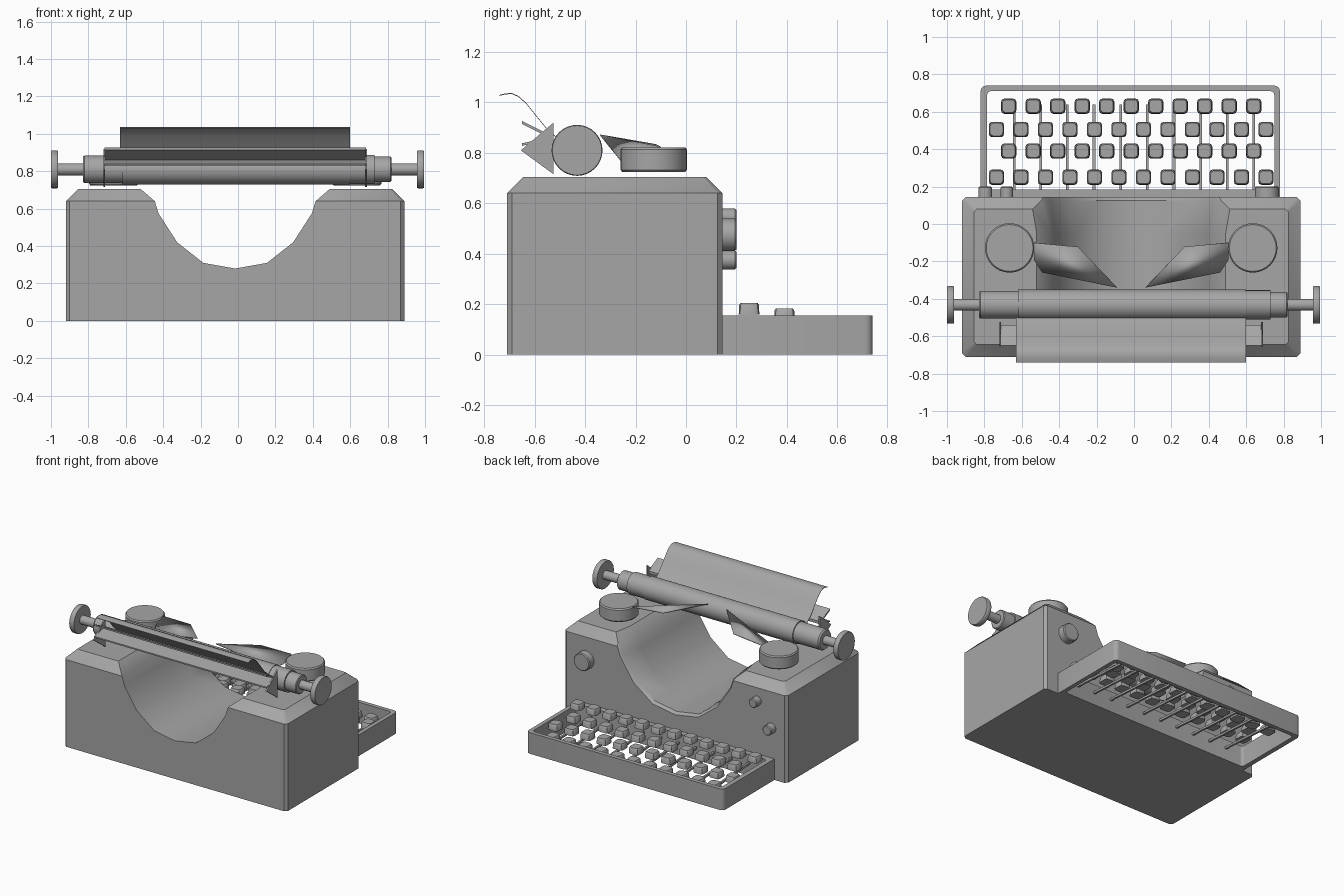
import bpy, bmesh, math
from mathutils import Vector

if "Cube" in bpy.data.objects:
    bpy.data.objects.remove(bpy.data.objects["Cube"])

MID = -0.015          # middle of the machine across x
GREY = (0.38, 0.38, 0.38, 1)
mat = bpy.data.materials.new("plain_grey")
mat.use_nodes = True
mat.diffuse_color = GREY
mat.node_tree.nodes["Principled BSDF"].inputs["Base Color"].default_value = GREY
parts = []


def finish(name, bm):
    bmesh.ops.recalc_face_normals(bm, faces=bm.faces)
    mesh = bpy.data.meshes.new(name)
    bm.to_mesh(mesh)
    bm.free()
    mesh.materials.append(mat)
    ob = bpy.data.objects.new(name, mesh)
    bpy.context.collection.objects.link(ob)
    parts.append(ob)
    return ob


def loft(name, rings, loop=False):
    """Skin equal-length rings; cap the ends, or join last to first."""
    bm = bmesh.new()
    rows = [[bm.verts.new(p) for p in ring] for ring in rings]
    n = len(rows[0])
    pairs = list(zip(rows, rows[1:])) + ([(rows[-1], rows[0])] if loop else [])
    for a, b in pairs:
        for i in range(n):
            j = (i + 1) % n
            bm.faces.new((a[i], a[j], b[j], b[i]))
    if not loop:
        bm.faces.new(rows[0])
        bm.faces.new(rows[-1])
    return finish(name, bm)


def rounded(x0, x1, y0, y1, r, z, seg=3):
    """Rounded rectangle ring at height z."""
    ring = []
    corners = ((x1 - r, y1 - r), (x0 + r, y1 - r), (x0 + r, y0 + r), (x1 - r, y0 + r))
    for k, (cx, cy) in enumerate(corners):
        for s in range(seg + 1):
            a = math.pi / 2 * (k + s / seg)
            ring.append((cx + r * math.cos(a), cy + r * math.sin(a), z))
    return ring


def turned(name, centre, axis, profile, seg=32):
    """Turn (distance, radius) pairs around an axis."""
    axis = Vector(axis)
    u = axis.orthogonal().normalized()
    v = axis.cross(u)
    angles = [2 * math.pi * i / seg for i in range(seg)]
    return loft(name, [[Vector(centre) + axis * t + r * (u * math.cos(a) + v * math.sin(a))
                        for a in angles] for t, r in profile])


def slab(name, outline, x0, x1):
    """Extrude a y-z outline across x."""
    return loft(name, [[(x, y, z) for y, z in outline] for x in (x0, x1)])


def strip(name, path, x0, x1, t):
    """Thin sheet following a y-z path."""
    return slab(name, path + [(y, z - t) for y, z in reversed(path)], x0, x1)


# Body with chamfered top
body = loft("body", [
    rounded(-0.92, 0.89, -0.71, 0.145, 0.02, 0, 1),
    rounded(-0.92, 0.89, -0.71, 0.145, 0.02, 0.64, 1),
    rounded(-0.855, 0.825, -0.645, 0.08, 0.015, 0.705, 1)])

# Type basket trough, flaring towards the keyboard
half = [(0.17, 0.31), (0.31, 0.42), (0.41, 0.575), (0.43, 0.64), (0.505, 0.705), (0.56, 0.75)]
trough = [(-x, z) for x, z in reversed(half)] + [(0, 0.28)] + half
cutter = loft("trough_cutter", [
    [(MID + x * sx, y, 0.64 + (z - 0.64) * sz) for x, z in trough]
    for y, sx, sz in ((-0.8, 1, 1), (-0.05, 1, 1), (0.125, 1.06, 1), (0.16, 1.12, 1.08))])
parts.remove(cutter)
cutter.hide_render = True
cut = body.modifiers.new("trough", "BOOLEAN")
cut.operation = "DIFFERENCE"
cut.solver = "EXACT"
cut.object = cutter
bpy.context.view_layer.objects.active = body
bpy.ops.object.modifier_apply(modifier=cut.name)
bpy.data.objects.remove(cutter)

# Open keyboard frame
outer, inner = (-0.82, 0.78, 0.11, 0.74, 0.03), (-0.785, 0.75, 0.185, 0.71, 0.02)
loft("keyboard_frame", [rounded(*outer, 0, 4), rounded(*outer, 0.155, 4),
                        rounded(*inner, 0.155, 4), rounded(*inner, 0, 4)], loop=True)

# Keys in four staggered, stepped rows
rows = [(0.25, 0.205, 12), (0.39, 0.183, 11), (0.505, 0.153, 12), (0.63, 0.128, 11)]
for r, (y, top, count) in enumerate(rows):
    for i in range(count):
        x = MID + 0.131 * (i - (count - 1) / 2)
        rings = []
        for h, z in ((0.041, top - 0.045), (0.039, top - 0.008), (0.034, top)):
            rings.append(rounded(x - h, x + h, y - h, y + h, 0.018, z, 2))
        loft(f"key_{r + 1}_{i + 1}", rings)

# Key levers under the keys
for i in range(10):
    x = 0.1425 * (i - 4.5)
    slab(f"key_lever_{i + 1}", [(0.16, 0.1), (0.64, 0.07), (0.64, 0.055), (0.16, 0.085)],
         x - 0.007, x + 0.007)

# Buttons on the keyboard side of the body
for name, x, z, r in (("large_button", 0.71, 0.475, 0.065),
                      ("upper_button", -0.68, 0.545, 0.034),
                      ("lower_button", -0.795, 0.375, 0.037)):
    turned(name, (x, 0.13, z), (0, 1, 0), [(0, r), (0.064, r), (0.07, r - 0.006)], 20)

# Ribbon spools and the folded guide plates leading to the middle
for side, s in (("left", 1), ("right", -1)):
    turned(f"{side}_spool", (MID + s * 0.65, -0.128, 0.725), (0, 0, 1),
           [(0, 0.125), (0.008, 0.132), (0.088, 0.132), (0.097, 0.125)])
    outline = [(0.075, -0.34, 0.87), (0.285, -0.122, 0.832), (0.52, -0.10, 0.822),
               (0.52, -0.19, 0.785), (0.475, -0.258, 0.768)]
    bm = bmesh.new()
    vs = [bm.verts.new((MID + s * x, y, z)) for x, y, z in outline]
    for a, b in zip(vs[1:], vs[2:]):
        bm.faces.new((vs[0], a, b))
    guide = finish(f"{side}_ribbon_guide", bm)
    thick = guide.modifiers.new("thickness", "SOLIDIFY")
    thick.thickness = 0.006
    thick.offset = 0

# Platen, shaft and end knobs
AXLE = (0, -0.432, 0.81)
X = (1, 0, 0)
turned("platen", AXLE, X, [(-0.83, 0.066), (-0.82, 0.074), (-0.62, 0.074), (-0.62, 0.082),
                           (0.6, 0.082), (0.6, 0.078), (0.73, 0.078), (0.73, 0.068),
                           (0.815, 0.068), (0.82, 0.062)])
turned("platen_shaft", AXLE, X, [(-0.98, 0.032), (0.975, 0.032)], 20)
turned("right_platen_knob", AXLE, X, [(-1, 0.098), (-0.995, 0.101), (-0.967, 0.101), (-0.962, 0.098)])
turned("left_platen_knob", AXLE, X, [(0.957, 0.098), (0.962, 0.101), (0.99, 0.101), (0.995, 0.098)])

# Carriage end brackets, paper rest and rail
for side, x in (("right", -0.72), ("left", 0.68)):
    slab(f"{side}_carriage_bracket", [(-0.525, 0.92), (-0.525, 0.715), (-0.655, 0.81)], x, x + 0.01)
strip("paper_rest", [(-0.65, 0.926), (-0.54, 0.872)], -0.715, 0.685, 0.012)
strip("carriage_rail", [(-0.65, 0.838), (-0.54, 0.862)], -0.715, 0.685, 0.01)

# Curled sheet of paper
strip("paper_sheet", [(-0.74, 1.03), (-0.715, 1.036), (-0.69, 1.037), (-0.665, 1.026),
                      (-0.635, 1.0), (-0.595, 0.95), (-0.55, 0.895), (-0.5, 0.85)],
      -0.63, 0.6, 0.004)

# Soft shading on curves, crisp edges elsewhere
bpy.ops.object.select_all(action="DESELECT")
for ob in parts:
    ob.select_set(True)
bpy.context.view_layer.objects.active = body
bpy.ops.object.shade_smooth_by_angle(angle=math.radians(32))
